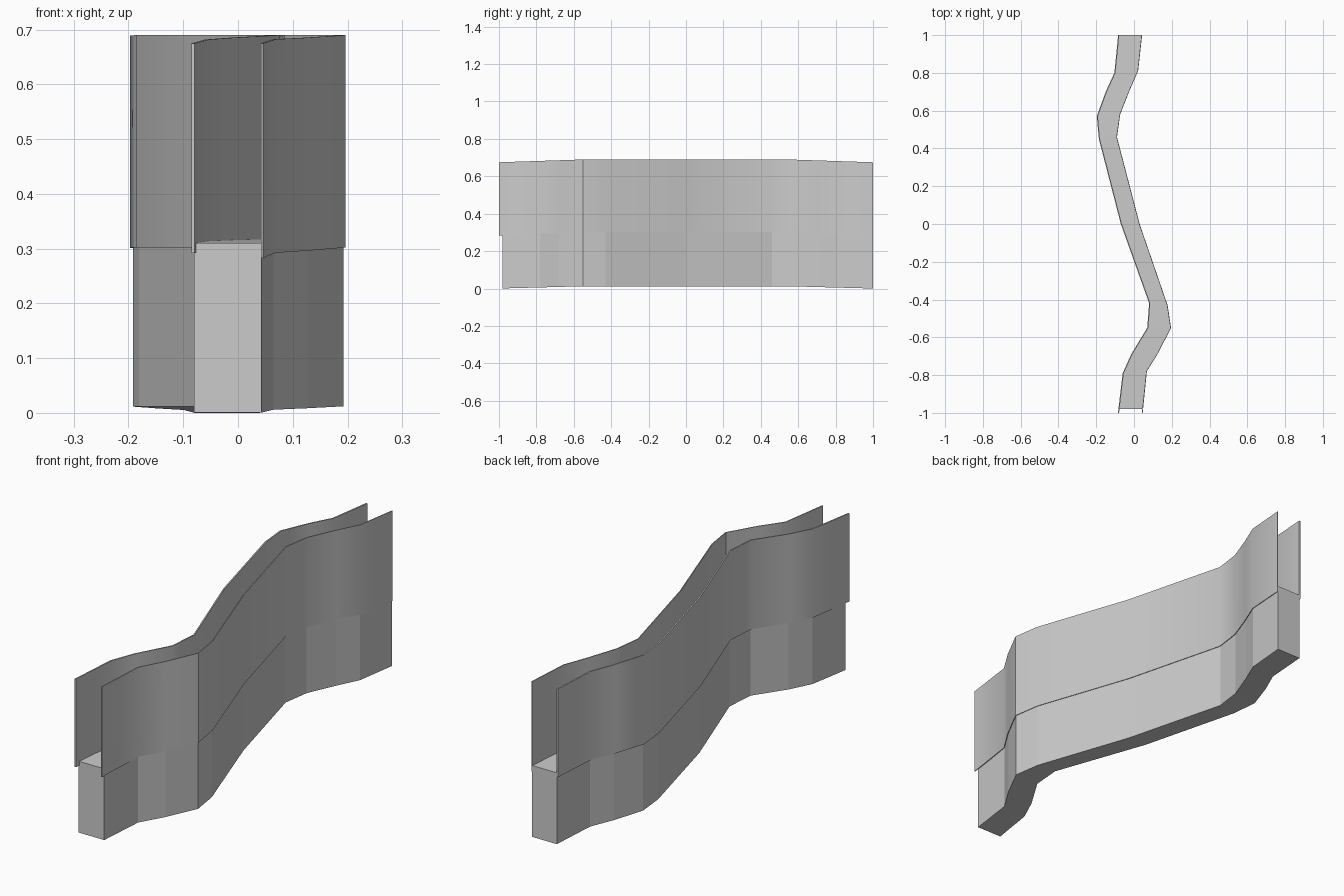
import bpy, bmesh

if "Cube" in bpy.data.objects:
    bpy.data.objects.remove(bpy.data.objects["Cube"])

# Plan outline of the winding channel, back to front: left and right edges
LEFT = [(-.084, 1), (-.104, .80), (-.150, .70), (-.197, .57), (-.186, .45), (-.070, .0),
        (.080, -.42), (.070, -.55), (-.015, -.69), (-.060, -.79), (-.085, -1)]
RIGHT = [(.043, 1), (.022, .81), (-.022, .71), (-.073, .58), (-.090, .46), (.030, .0),
         (.178, -.43), (.196, -.55), (.130, -.68), (.068, -.78), (.046, -1)]


def rise(y, amount):
    """Height gained from the ends (|y| = 1) towards the middle (|y| < 0.55)."""
    t = min(1, (1 - abs(y)) / .45)
    return amount * t


def sweep(name, sections, smooth=False):
    """Join a run of four-point sections into a closed solid."""
    bm = bmesh.new()
    rings = [[bm.verts.new(p) for p in s] for s in sections]
    for a, b in zip(rings, rings[1:]):
        for i in range(4):
            j = (i + 1) % 4
            bm.faces.new((a[i], a[j], b[j], b[i]))
    bm.faces.new(rings[0])
    bm.faces.new(rings[-1])
    bmesh.ops.recalc_face_normals(bm, faces=bm.faces)
    mesh = bpy.data.meshes.new(name)
    bm.to_mesh(mesh)
    bm.free()
    ob = bpy.data.objects.new(name, mesh)
    bpy.context.collection.objects.link(ob)
    if smooth:
        bpy.ops.object.select_all(action='DESELECT')
        bpy.context.view_layer.objects.active = ob
        ob.select_set(True)
        bpy.ops.object.shade_smooth_by_angle(angle=.6)
    return ob


# Solid base, slightly inset from the walls and shorter at the front
base = []
for (lx, ly), (rx, ry) in zip(LEFT, RIGHT):
    lx, rx = lx + .005, rx - .003
    ly, ry = max(ly, -.98), max(ry, -.98)
    base.append([(lx, ly, rise(ly, .012)), (rx, ry, rise(ry, .012)),
                 (rx, ry, .31 + rise(ry, .008)), (lx, ly, .31 + rise(ly, .008))])
sweep("channel_base", base)


# Thin upright walls along each edge
def wall(name, edge, inward, foot, foot_rise):
    sections = []
    for x, y in edge:
        low, top = foot + rise(y, foot_rise), .675 + rise(y, .015)
        xi = x + inward
        sections.append([(x, y, low), (xi, y, low), (xi, y, top), (x, y, top)])
    sweep(name, sections, smooth=True)


wall("left_wall", LEFT, .006, .292, .010)
wall("right_wall", RIGHT, -.004, .283, .019)
